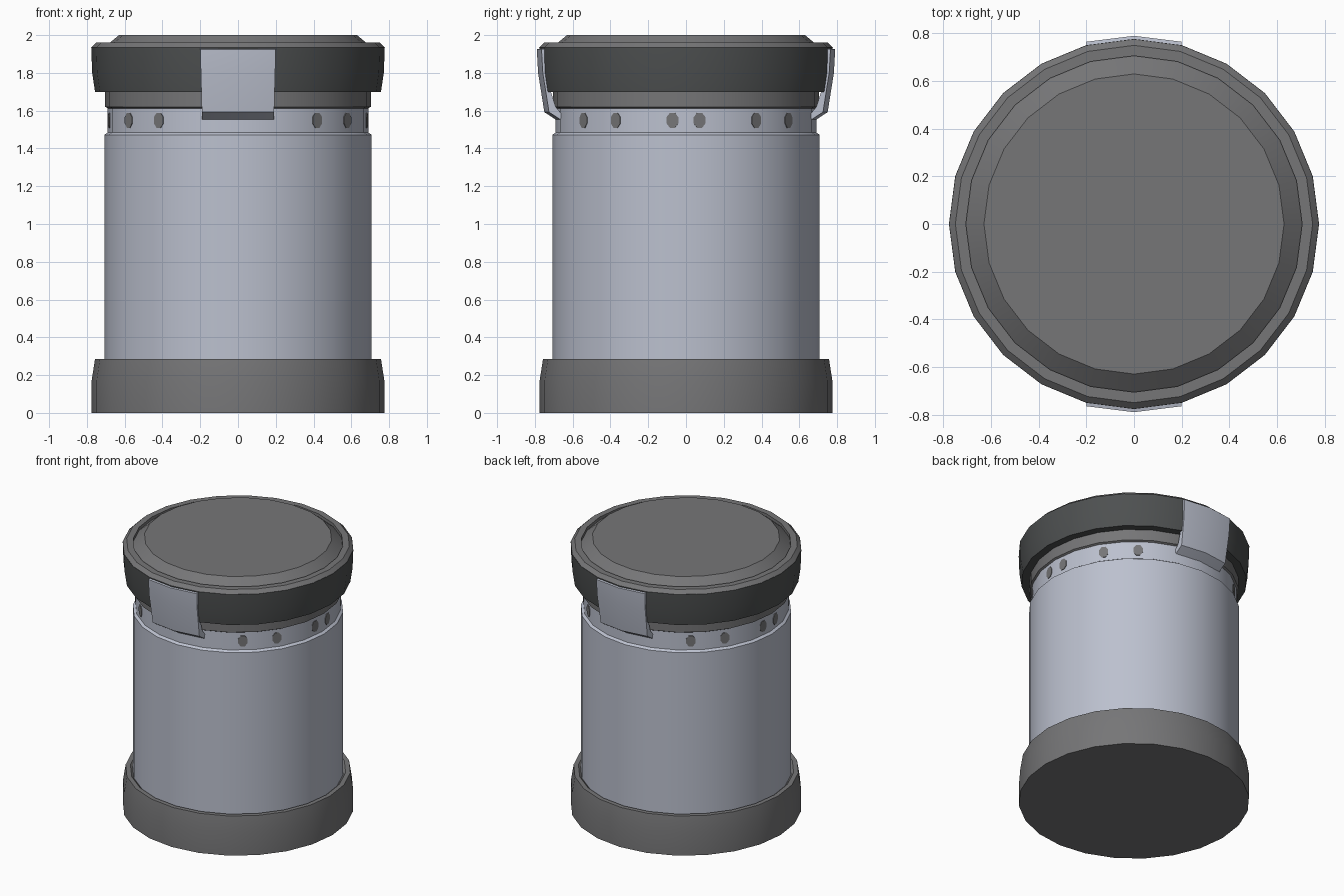
import bpy, bmesh, math
from mathutils import Vector

if "Cube" in bpy.data.objects:
    bpy.data.objects.remove(bpy.data.objects["Cube"])

SIDES = 24


def material(name, rgb):
    m = bpy.data.materials.new(name)
    m.diffuse_color = (*rgb, 1)
    m.use_nodes = True
    m.node_tree.nodes["Principled BSDF"].inputs["Base Color"].default_value = m.diffuse_color
    return m


STEEL = material("pale steel", (0.50, 0.53, 0.62))
GREY = material("mid grey", (0.18, 0.18, 0.185))
DARK = material("dark rubber", (0.075, 0.08, 0.081))


def finish(name, bm, mat):
    bmesh.ops.recalc_face_normals(bm, faces=bm.faces)
    me = bpy.data.meshes.new(name)
    bm.to_mesh(me)
    bm.free()
    ob = bpy.data.objects.new(name, me)
    bpy.context.collection.objects.link(ob)
    me.materials.append(mat)
    bpy.ops.object.select_all(action='DESELECT')
    ob.select_set(True)
    bpy.context.view_layer.objects.active = ob
    bpy.ops.object.shade_smooth_by_angle(angle=math.radians(25))
    return ob


def lathe(name, profile, mat):
    """Closed turned solid from (radius, height) pairs, bottom to top."""
    bm = bmesh.new()
    rings = []
    for r, z in profile:
        rings.append([bm.verts.new((r * math.cos(2 * math.pi * i / SIDES),
                                    r * math.sin(2 * math.pi * i / SIDES), z))
                      for i in range(SIDES)])
    for a, b in zip(rings, rings[1:]):
        for i in range(SIDES):
            j = (i + 1) % SIDES
            bm.faces.new((a[i], a[j], b[j], b[i]))
    bm.faces.new(rings[0])
    bm.faces.new(rings[-1])
    return finish(name, bm, mat)


# Main turned parts
lathe("base", [(0.775, 0), (0.775, 0.17), (0.757, 0.285), (0.725, 0.285), (0.71, 0.27)], GREY)
lathe("body", [(0.708, 0.2), (0.708, 1.472), (0.69, 1.484), (0.69, 1.62)], STEEL)
lathe("collar", [(0.685, 1.61), (0.703, 1.62), (0.703, 1.72)], GREY)
lathe("lid_band", [(0.70, 1.70), (0.757, 1.70), (0.772, 1.80), (0.777, 1.935)], DARK)
lathe("lid_top", [(0.777, 1.934), (0.75, 1.96), (0.706, 1.96), (0.706, 1.937), (0.63, 2.0)], GREY)

# Clips at front and back: a hooked profile swept over three stations
CLIP = [(0.75, 1.933), (0.79, 1.925), (0.783, 1.80), (0.75, 1.592),
        (0.69, 1.553), (0.682, 1.58), (0.715, 1.62), (0.74, 1.70)]


def clip(name, side):
    bm = bmesh.new()
    stations = []
    for s in (-1, 0, 1):
        ring = []
        for r, z in CLIP:
            half = 0.19 + 0.01 * (z - 1.55) / 0.38
            ring.append(bm.verts.new((s * half, side * (r - 0.025 * abs(s)), z)))
        stations.append(ring)
    n = len(CLIP)
    for a, b in zip(stations, stations[1:]):
        for i in range(n):
            j = (i + 1) % n
            bm.faces.new((a[i], a[j], b[j], b[i]))
    bm.faces.new(stations[0])
    bm.faces.new(stations[-1])
    finish(name, bm, STEEL)


clip("front_clip", -1)
clip("back_clip", 1)

# Small oval spots lying on the flat panels of the neck, both sides
bm = bmesh.new()
apothem = 0.69 * math.cos(math.pi / SIDES)
for base in (0, 180):
    for deg in (-52.3, -32.7, -6, 6, 32.7, 52.3):
        ang = base + deg
        mid = math.radians((math.floor(ang / 15) + 0.5) * 15)
        normal = Vector((math.cos(mid), math.sin(mid), 0))
        tangent = Vector((-math.sin(mid), math.cos(mid), 0))
        shift = apothem * math.tan(math.radians(ang) - mid)
        rims = []
        for lift in (-0.002, 0.004):
            rims.append([bm.verts.new(normal * (apothem + lift)
                                      + tangent * (shift + 0.034 * math.cos(math.pi * (k + 0.5) / 4))
                                      + Vector((0, 0, 1.549 + 0.043 * math.sin(math.pi * (k + 0.5) / 4))))
                         for k in range(8)])
        for k in range(8):
            j = (k + 1) % 8
            bm.faces.new((rims[0][k], rims[0][j], rims[1][j], rims[1][k]))
        bm.faces.new(rims[0])
        bm.faces.new(rims[1])
finish("neck_spots", bm, GREY)
